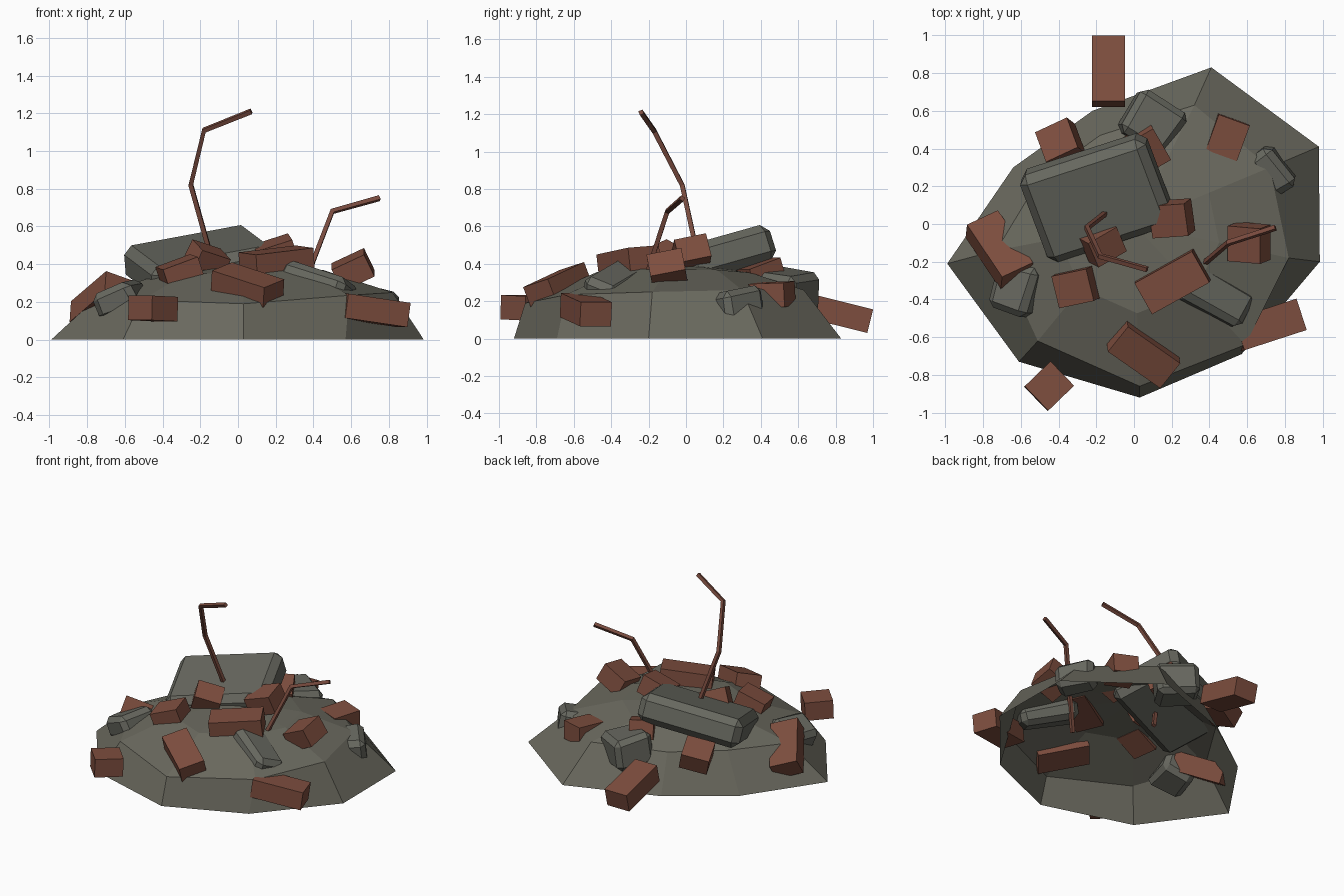
import bpy, bmesh, math, random
from mathutils import Matrix, Euler, Vector

if "Cube" in bpy.data.objects:
    bpy.data.objects.remove(bpy.data.objects["Cube"])

random.seed(4)


def material(name, rgb):
    m = bpy.data.materials.new(name)
    m.diffuse_color = (*rgb, 1)
    m.use_nodes = True
    m.node_tree.nodes["Principled BSDF"].inputs["Base Color"].default_value = m.diffuse_color
    return m


EARTH = material("grey_earth", (.145, .142, .113))
CONCRETE = material("concrete", (.136, .138, .115))
BRICK = material("red_brick", (.207, .076, .049))
RUST = material("rusty_steel", (.190, .070, .048))


def finish(name, bm, mat):
    me = bpy.data.meshes.new(name)
    bm.to_mesh(me)
    bm.free()
    me.materials.append(mat)
    ob = bpy.data.objects.new(name, me)
    bpy.context.collection.objects.link(ob)
    return ob


def block(name, mat, loc, size, rot, bevel=0.0, jitter=0.0):
    """Tilted box, optionally irregular and chamfered."""
    bm = bmesh.new()
    bmesh.ops.create_cube(bm, size=1)
    for v in bm.verts:
        v.co = Vector(a * s + random.uniform(-jitter, jitter) for a, s in zip(v.co, size))
    if bevel:
        bmesh.ops.bevel(bm, geom=bm.edges[:], offset=bevel, segments=1,
                        affect='EDGES', clamp_overlap=True)
    turn = Euler([math.radians(a) for a in rot]).to_matrix().to_4x4()
    bm.transform(Matrix.Translation(loc) @ turn)
    return finish(name, bm, mat)


# Mound: open nine-sided shell, rings running counter-clockwise
foot = [(.41, .83), (-.22, .60), (-.64, .30), (-.99, -.21), (-.61, -.73),
        (.03, -.92), (.57, -.69), (.985, -.20), (.98, .41)]
shoulder = [(.32, .63, .26), (-.18, .47, .26), (-.50, .24, .27),
            (-.73, -.14, .24), (-.51, -.62, .21), (.03, -.86, .19),
            (.59, -.64, .235), (.82, -.18, .25), (.72, .30, .26)]
bm = bmesh.new()
rings = [[bm.verts.new((x, y, 0)) for x, y in foot],
         [bm.verts.new(p) for p in shoulder],
         [bm.verts.new((x * .55, y * .55, .36 + random.uniform(-.015, .015)))
          for x, y, z in shoulder]]
peak = bm.verts.new((0, 0, .40))
n = len(foot)
for i in range(n):
    j = (i + 1) % n
    for low, high in zip(rings, rings[1:]):
        bm.faces.new((low[i], low[j], high[j], high[i]))
    bm.faces.new((rings[2][i], rings[2][j], peak))
finish("rubble_mound", bm, EARTH)

# Concrete: one large slab and four broken, half-buried chunks
block("large_slab", CONCRETE, (-.195, .14, .405), (.71, .51, .20), (15, -10, 18), .045)
chunks = [
    ((.09, .54, .25), (.29, .27, .22), (-6, 6, -32)),
    ((.73, .28, .175), (.25, .15, .19), (6, 6, -55)),
    ((-.625, -.34, .212), (.23, .27, .15), (5, -22, -15)),
    ((.43, -.38, .295), (.39, .21, .14), (-20, 15, -30)),
]
for i, (loc, size, rot) in enumerate(chunks):
    block(f"concrete_chunk_{i + 1}", CONCRETE, loc, size, rot, .034, .012)

# Bricks: whole and broken, scattered over the mound
L, W, H = .35, .175, .13
bricks = [
    ((-.135, .81, .137), (W, .36, H), (-14, 0, 0)),
    ((-.45, -.86, .165), (.19, .18, H), (0, 2, 44)),
    ((.715, -.535, .155), (L, W, H), (0, 8, 18)),
    ((.05, -.685, .282), (L, W, H), (15, 15, -35)),
    ((.205, -.305, .41), (L, .19, H), (4, -6, 29)),
    ((.20, .03, .455), (.20, W, H), (12, -18, 4)),
    ((-.31, -.335, .365), (.20, W, .10), (5, -20, 12)),
    ((-.714, -.138, .199), (.19, .37, H), (-27, 18, 25)),
    ((-.39, .43, .28), (.19, .18, H), (-22, -12, 25)),
    ((.495, .46, .235), (W, .20, H), (2, 3, -20)),
    ((.61, -.10, .37), (.19, .19, H), (12, -25, -5)),
    ((-.165, -.11, .425), (.18, .15, .12), (24, 16, 30)),
    ((.07, .40, .34), (.16, .20, H), (18, 0, 30)),
]
for i, (loc, size, rot) in enumerate(bricks):
    block(f"brick_{i + 1}", BRICK, loc, size, rot)


# Bent reinforcing bars with a four-sided section
def bar(name, points, radius=.017):
    cu = bpy.data.curves.new(name, 'CURVE')
    cu.dimensions = '3D'
    cu.bevel_depth = radius
    cu.bevel_resolution = 0
    cu.use_fill_caps = True
    sp = cu.splines.new('POLY')
    sp.points.add(len(points) - 1)
    for p, co in zip(sp.points, points):
        p.co = (*co, 1)
    cu.materials.append(RUST)
    ob = bpy.data.objects.new(name, cu)
    bpy.context.collection.objects.link(ob)
    bpy.ops.object.select_all(action='DESELECT')
    ob.select_set(True)
    bpy.context.view_layer.objects.active = ob
    bpy.ops.object.convert(target='MESH')
    for f in bpy.context.object.data.polygons:
        f.use_smooth = False


bar("tall_bar", [(-.07, .12, .18), (-.25, -.02, .82), (-.18, -.17, 1.11), (.07, -.24, 1.21)])
bar("short_bar", [(.30, -.27, .16), (.50, -.10, .68), (.75, -.02, .75)])
